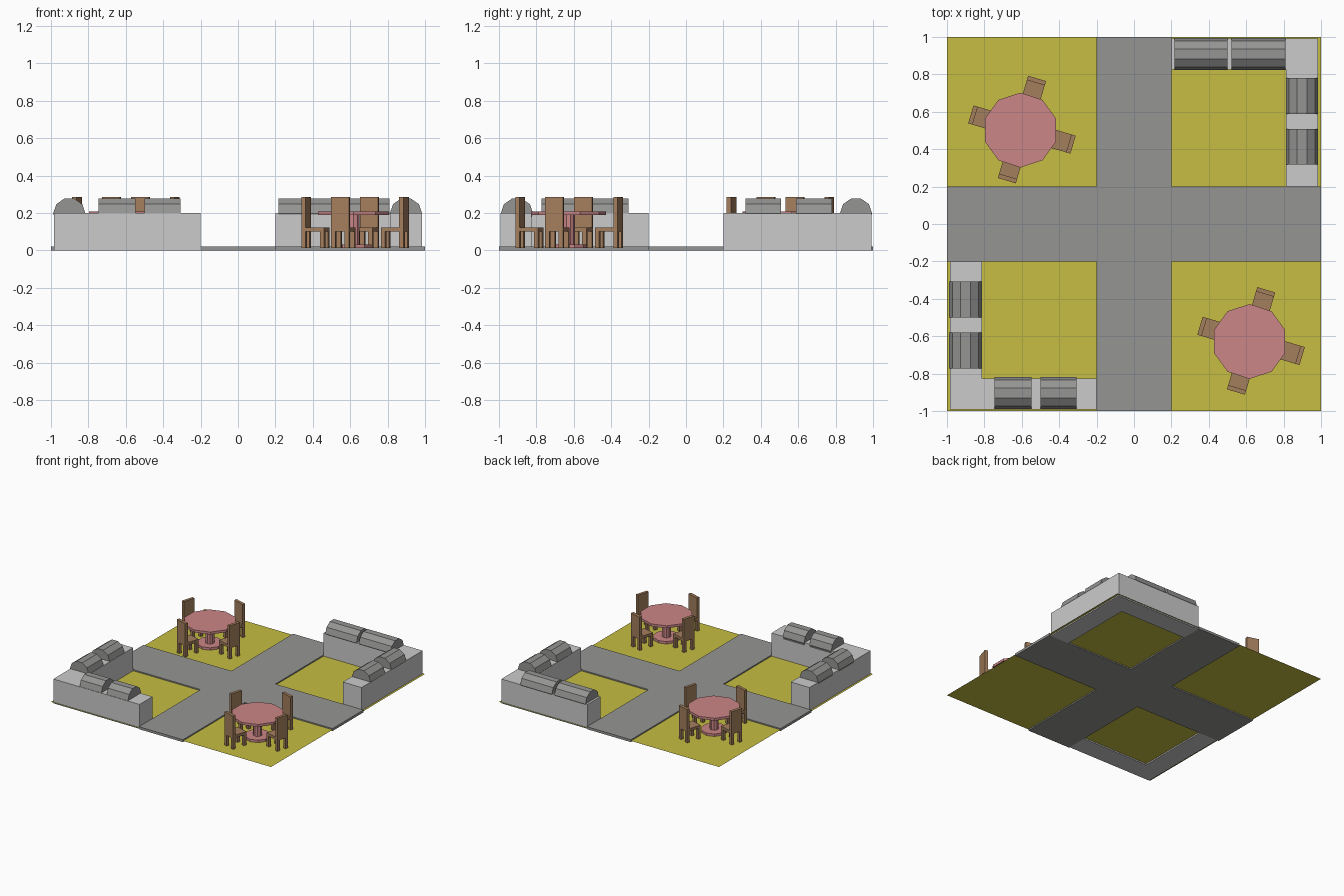
import bpy, bmesh, math
from mathutils import Matrix, Vector

cube = bpy.data.objects.get("Cube")
if cube:
    bpy.data.objects.remove(cube)


def material(name, colour):
    m = bpy.data.materials.new(name)
    m.use_nodes = True
    m.diffuse_color = (*colour, 1)
    m.node_tree.nodes["Principled BSDF"].inputs["Base Color"].default_value = (*colour, 1)
    return m


grass = material("grass yellow", (0.57, 0.51, 0.054))
paving = material("paving grey", (0.3, 0.3, 0.295))
stone = material("light grey", (0.6, 0.6, 0.6))
metal = material("roll grey", (0.3, 0.3, 0.295))
pink = material("table pink", (0.6, 0.24, 0.245))
wood = material("chair brown", (0.37, 0.21, 0.11))


def finish(name, bm, mat):
    bmesh.ops.recalc_face_normals(bm, faces=bm.faces)
    mesh = bpy.data.meshes.new(name)
    bm.to_mesh(mesh)
    bm.free()
    mesh.materials.append(mat)
    obj = bpy.data.objects.new(name, mesh)
    bpy.context.collection.objects.link(obj)
    return obj


def prism(name, outline, z0, z1, mat):
    """Extrude a flat outline upward."""
    bm = bmesh.new()
    face = bm.faces.new([bm.verts.new((x, y, z0)) for x, y in outline])
    if z1 > z0:
        ext = bmesh.ops.extrude_face_region(bm, geom=[face], use_keep_orig=True)
        top = [v for v in ext["geom"] if isinstance(v, bmesh.types.BMVert)]
        bmesh.ops.translate(bm, verts=top, vec=(0, 0, z1 - z0))
    return finish(name, bm, mat)


def add_box(bm, lo, hi):
    lo, hi = Vector(lo), Vector(hi)
    size = Matrix.Diagonal((*(hi - lo), 1))
    bmesh.ops.create_cube(bm, size=1, matrix=Matrix.Translation((lo + hi) / 2) @ size)


def disc(name, x, y, radius, z0, z1, mat, sides=10):
    ring = [math.pi / 2 + i * math.tau / sides for i in range(sides)]
    return prism(name, [(x + radius * math.cos(a), y + radius * math.sin(a)) for a in ring],
                 z0, z1, mat)


def roll(name, axis, start, end, across):
    """Ten-sided cylinder lying half sunk in a counter top."""
    bm = bmesh.new()
    bmesh.ops.create_cone(bm, cap_ends=True, segments=10, radius1=1, radius2=1, depth=1)
    for v in bm.verts:
        angle = math.atan2(v.co.y, v.co.x)
        side, up = 0.086 * math.sin(angle), 0.198 + 0.083 * math.cos(angle)
        along = start + (end - start) * (v.co.z + 0.5)
        v.co = (along, across + side, up) if axis == "x" else (across + side, along, up)
    return finish(name, bm, metal)


# Ground sheet and crossing paths
prism("ground", [(-1, -1), (1, -1), (1, 1), (-1, 1)], 0.01, 0.01, grass)
w = 0.2
quarter = [(w, w), (w, 1), (-w, 1)]
cross = []
for i in range(4):
    turn = Matrix.Rotation(i * math.pi / 2, 2)
    cross += [tuple(turn @ Vector(p)) for p in quarter]
prism("crossing_paths", cross, 0, 0.02, paving)

# L-shaped counters in opposite corners
corner = [(0.2, 0.825), (0.813, 0.825), (0.813, 0.2), (0.983, 0.2), (0.983, 0.993), (0.2, 0.993)]
prism("counter_back", corner, 0, 0.2, stone)
prism("counter_front", [(-x, -y) for x, y in corner], 0, 0.2, stone)

# Rolls on the counters: axis, start, end, position across
rolls = [("x", 0.217, 0.5, 0.909), ("x", 0.522, 0.81, 0.909),
         ("y", 0.317, 0.507, 0.898), ("y", 0.587, 0.78, 0.898),
         ("x", -0.747, -0.549, -0.904), ("x", -0.5, -0.308, -0.904),
         ("y", -0.5, -0.307, -0.902), ("y", -0.772, -0.58, -0.902)]
for i, r in enumerate(rolls):
    roll(f"counter_roll_{i + 1}", *r)


def chair(name, x, y, angle):
    """Chair facing the table, with its back at the outer end."""
    bm = bmesh.new()
    inner, outer, half, leg = 0.158, 0.285, 0.05, 0.024
    add_box(bm, (inner, -half, 0.1), (outer, half, 0.123))
    add_box(bm, (outer - leg, -half, 0.123), (outer, half, 0.285))
    for lx in (inner, outer - leg):
        for ly in (-half, half - leg):
            add_box(bm, (lx, ly, 0.012), (lx + leg, ly + leg, 0.1))
    bm.transform(Matrix.Translation((x, y, 0)) @ Matrix.Rotation(angle, 4, "Z"))
    return finish(name, bm, wood)


# Two round tables with four chairs each
for side, x, y in (("back", -0.607, 0.502), ("front", 0.618, -0.628)):
    disc(f"table_top_{side}", x, y, 0.2, 0.188, 0.208, pink)
    disc(f"table_column_{side}", x, y, 0.034, 0.03, 0.188, pink)
    disc(f"table_base_{side}", x, y, 0.1, 0.012, 0.032, pink)
    for i in range(4):
        chair(f"chair_{side}_{i + 1}", x + 0.008, y + 0.003,
              math.radians(-16.5) + i * math.pi / 2)
